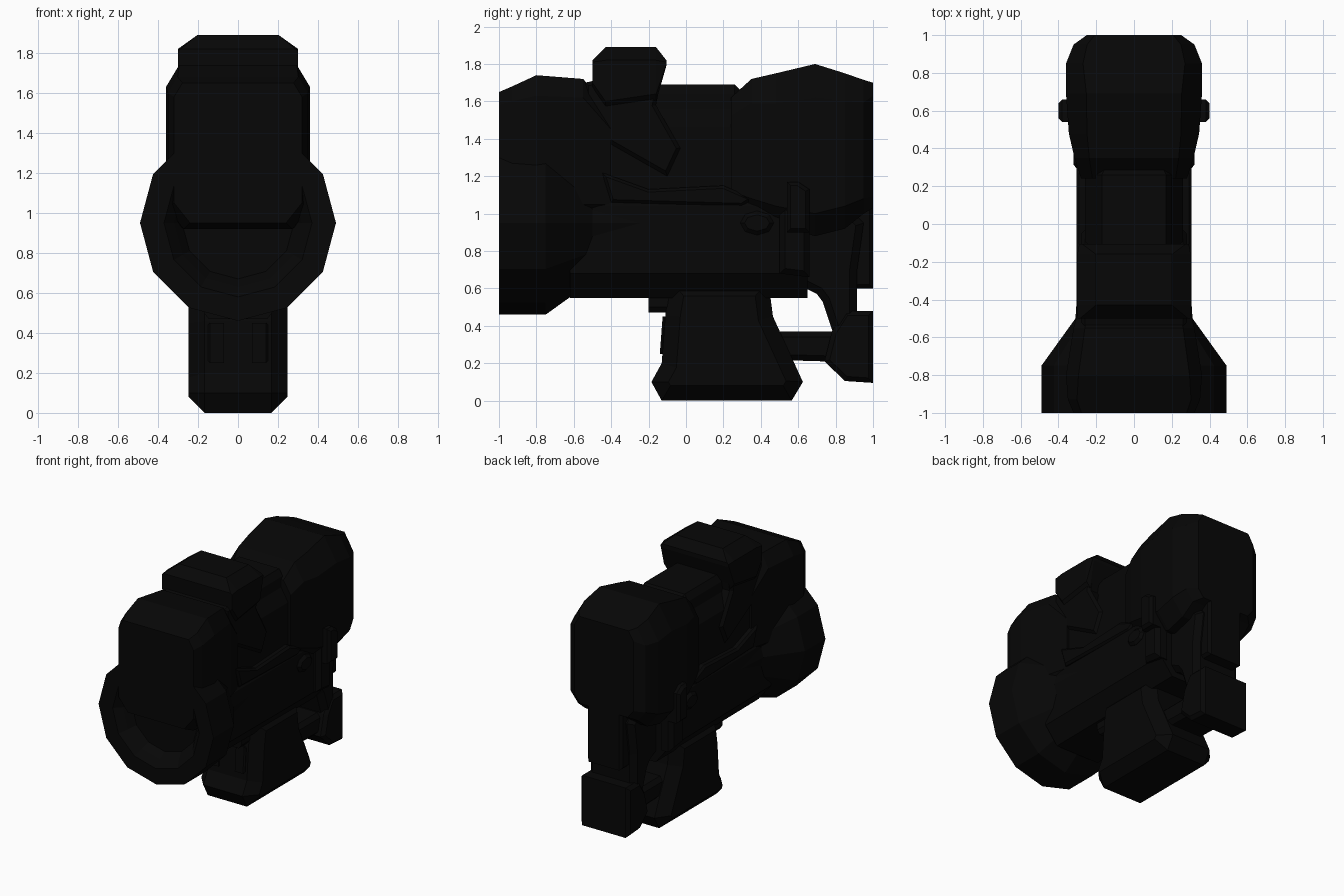
import bpy, bmesh, math
from mathutils import Vector

if "Cube" in bpy.data.objects:
    bpy.data.objects.remove(bpy.data.objects["Cube"])

mat = bpy.data.materials.new("black")
mat.diffuse_color = (0.002, 0.002, 0.002, 1)
mat.use_nodes = True
mat.node_tree.nodes["Principled BSDF"].inputs["Base Color"].default_value = mat.diffuse_color


def skin(name, rings):
    """Bridge closed rings of equal length and cap both ends."""
    bm = bmesh.new()
    vs = [[bm.verts.new(p) for p in r] for r in rings]
    n = len(vs[0])
    for a, b in zip(vs, vs[1:]):
        for i in range(n):
            j = (i + 1) % n
            bm.faces.new((a[i], a[j], b[j], b[i]))
    bm.faces.new(vs[0])
    bm.faces.new(vs[-1])
    bmesh.ops.recalc_face_normals(bm, faces=bm.faces)
    me = bpy.data.meshes.new(name)
    bm.to_mesh(me)
    bm.free()
    me.materials.append(mat)
    ob = bpy.data.objects.new(name, me)
    bpy.context.collection.objects.link(ob)
    return ob


def loft(name, sections, slope=.6):
    """Sections along y: (y, half width, bottom, top, bottom chamfer, top chamfer)."""
    rings = []
    for y, w, z0, z1, cb, ct in sections:
        half = [(w - cb * .8, z0), (w, z0 + cb), (w, z1 - ct), (w - ct * slope, z1)]
        ring = half + [(-x, z) for x, z in reversed(half)]
        rings.append([(x, y, z) for x, z in ring])
    return skin(name, rings)


def inset(profile, d):
    """Shrink a closed 2D profile by moving every edge inwards by d."""
    p = [Vector(q) for q in profile]
    n = len(p)
    area = sum(p[i - 1].x * p[i].y - p[i].x * p[i - 1].y for i in range(n))
    s = 1 if area > 0 else -1
    out = []
    for i in range(n):
        e0, e1 = (p[i] - p[i - 1]).normalized(), (p[(i + 1) % n] - p[i]).normalized()
        n0, n1 = Vector((-e0.y, e0.x)) * s, Vector((-e1.y, e1.x)) * s
        out.append(p[i] + (n0 + n1) * (d / max(.4, 1 + n0.dot(n1))))
    return out


def prism(name, profile, x0, x1, c, both=True):
    """Side (y, z) profile extruded in x, with chamfered cap edges."""
    small = inset(profile, c)
    layers = [(x0, small), (x0 + c, profile)] if both else [(x0, profile)]
    layers += [(x1 - c, profile), (x1, small)]
    return skin(name, [[(x, y, z) for y, z in prof] for x, prof in layers])


def mirrored(name, profile, x0, x1, c):
    m = prism(name, profile, x0, x1, c, False).modifiers.new("mirror", 'MIRROR')
    m.use_axis = (True, False, False)


# Twelve-sided muzzle with flared ring and recessed bore
muzzle = [(.1, .27), (-.5, .31), (-.75, .49), (-1, .49), (-1, .37), (-.95, .32), (-.89, .28)]
skin("muzzle", [[(r * math.cos(i * math.pi / 6), y, .95 + r * math.sin(i * math.pi / 6))
                 for i in range(12)] for y, r in muzzle])

# Front housing above the muzzle
loft("front_housing", [(-1, .32, .95, 1.65, .10, .07), (-.93, .35, .92, 1.68, .1, .08),
                       (-.8, .36, .95, 1.74, .05, .11), (-.55, .32, 1.0, 1.72, .05, .1),
                       (-.4, .28, 1.0, 1.55, .05, .1)])

# Main body: lower shell, side ledge and narrower upper shell
loft("lower_body", [(-.62, .29, .55, 1.1, .13, .06), (.65, .30, .55, 1.1, .13, .06)])
loft("upper_body", [(-.6, .26, 1.0, 1.58, .05, .12), (.5, .26, 1.0, 1.58, .05, .12)])
mirrored("side_ledge", [(-.45, 1.22), (-.2, 1.13), (.2, 1.15), (.36, 1.08), (.3, 1.04), (-.4, 1.06)],
         .2, .305, .015)
loft("top_rail", [(-.3, .2, 1.5, 1.69, .01, .05), (.26, .2, 1.5, 1.69, .01, .05),
                  (.3, .18, 1.5, 1.65, .01, .05)])

# Sight block on its mount
loft("sight", [(-.5, .3, 1.68, 1.82, .02, .01), (-.43, .3, 1.56, 1.89, .04, .07),
               (-.16, .3, 1.6, 1.89, .04, .07), (-.105, .29, 1.79, 1.82, .01, .01)], 1.4)
prism("sight_mount", [(-.54, 1.7), (-.12, 1.79), (-.16, 1.58), (-.03, 1.35), (-.1, 1.2), (-.54, 1.45)],
      -.28, .28, .02)

# Rear housing
loft("rear_housing", [(.24, .28, 1.02, 1.62, .1, .1), (.35, .315, .98, 1.72, .1, .13),
                      (.48, .345, .94, 1.75, .1, .16), (.69, .36, .88, 1.8, .12, .18),
                      (.85, .36, .92, 1.75, .12, .15), (.95, .32, 1.0, 1.715, .08, .12),
                      (1, .25, 1.03, 1.7, .06, .07)])

# Raised side straps and round pins
mirrored("side_strap", [(.5, .68), (.66, .66), (.66, 1.22), (.6, 1.28), (.54, 1.28), (.5, 1.1)],
         .25, .34, .03)
mirrored("strap_lug", [(.54, .9), (.66, .9), (.66, 1.13), (.6, 1.17), (.54, 1.17)], .3, .4, .02)
mirrored("side_pin", [(.38 + .09 * math.cos(i * math.pi / 4), .95 + .065 * math.sin(i * math.pi / 4))
                      for i in range(8)], .25, .32, .02)

# Magazine, its front ribs and the lug ahead of it
prism("magazine", [(-.13, 0), (-.185, .1), (-.13, .2), (-.11, .46), (-.08, .64), (.44, .64),
                   (.465, .45), (.625, .1), (.565, 0)], -.247, .247, .08)
mirrored("magazine_rib", [(-.14, .25), (-.125, .45), (-.08, .45), (-.08, .25)], .07, .15, .01)
loft("front_lug", [(-.2, .17, .47, .6, .03, .01), (-.09, .17, .47, .6, .03, .01)])

# Rear column, stock spur, lower arm and shoulder pad
prism("rear_column", [(.6, .62), (.7, .57), (.73, .53), (.79, .35), (.915, .35),
                      (.915, .7), (.95, .95), (.85, 1.05), (.6, 1.0)], -.2, .2, .04)
prism("stock_spur", [(.85, .6), (1, .6), (1, 1.05), (.85, 1.05)], -.15, .15, .02)
prism("lower_arm", [(.4, .22), (.74, .21), (.9, .14), (.9, .37), (.4, .37)], -.16, .16, .03)
prism("shoulder_pad", [(.74, .21), (.85, .105), (1, .095), (1, .48), (.85, .48), (.78, .37)],
      -.21, .21, .025)
